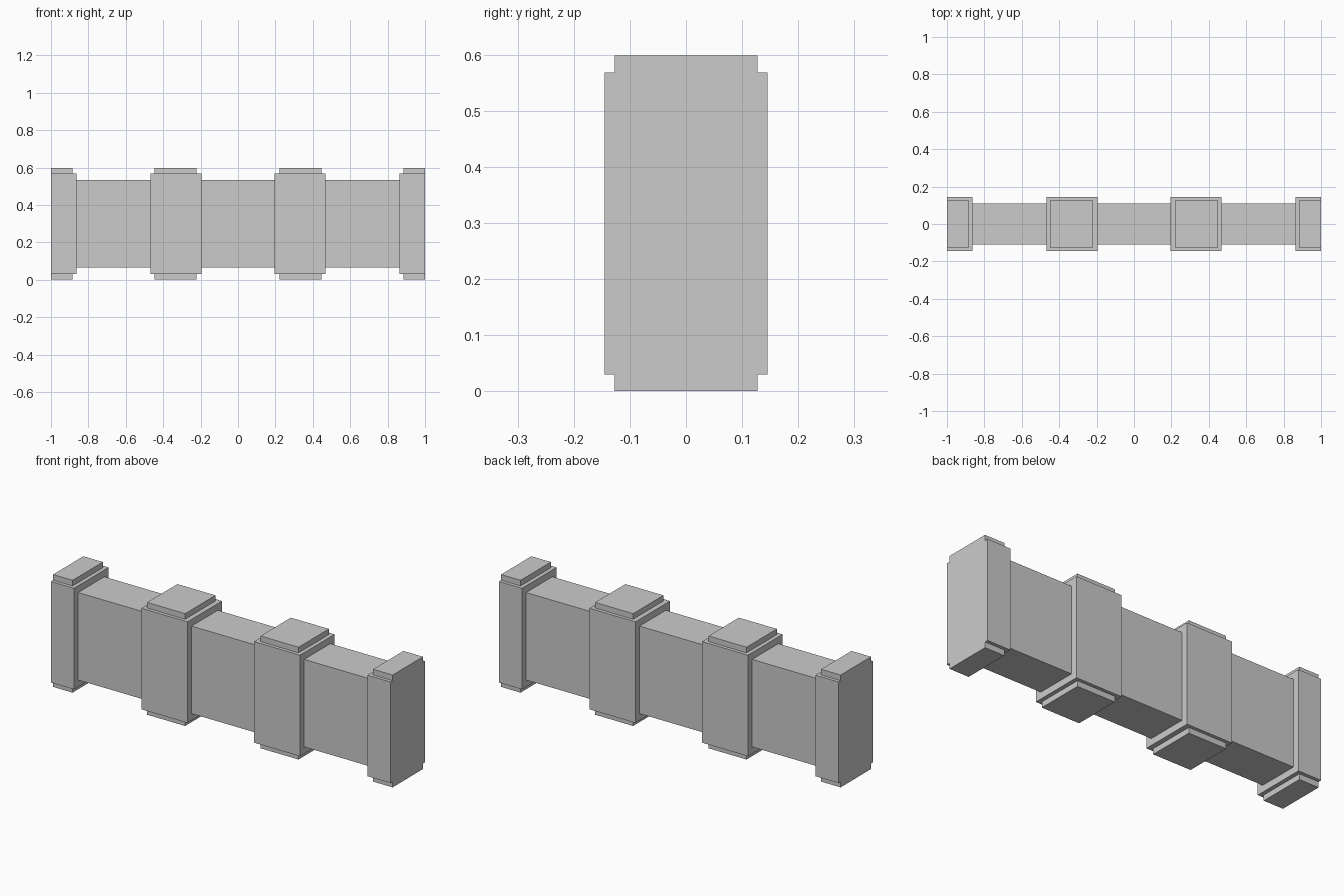
import bpy

if "Cube" in bpy.data.objects:
    bpy.data.objects.remove(bpy.data.objects["Cube"])

H = 0.598            # overall height
POST_Z = (0.03, 0.568)
WALL_Z = (0.066, 0.532)


def box(name, x, y_half, z):
    """Axis-aligned box from an x range, half depth and z range."""
    bpy.ops.mesh.primitive_cube_add(
        size=1, location=((x[0] + x[1]) / 2, 0, (z[0] + z[1]) / 2))
    ob = bpy.context.object
    ob.name = name
    ob.scale = (x[1] - x[0], 2 * y_half, z[1] - z[0])
    bpy.ops.object.transform_apply(location=False, rotation=False, scale=True)
    return ob


def post(name, body_x, cap_x):
    """Thick pillar with a smaller slab above and below."""
    box(name, body_x, 0.1455, POST_Z)
    box(name + "_top_cap", cap_x, 0.1275, (POST_Z[1], H))
    box(name + "_base", cap_x, 0.1275, (0, POST_Z[0]))


# Pillars, mirrored left and right
for side, s in (("left", -1), ("right", 1)):
    def span(a, b):
        return tuple(sorted((s * a, s * b)))

    post(side + "_inner_pillar", span(0.196, 0.467), span(0.222, 0.446))
    post(side + "_end_pillar", span(0.864, 1.0), span(0.885, 1.0))
    # Outer wall panel
    box(side + "_wall_panel", span(0.467, 0.864), 0.11, WALL_Z)

# Middle wall panel
box("middle_wall_panel", (-0.196, 0.196), 0.11, WALL_Z)
